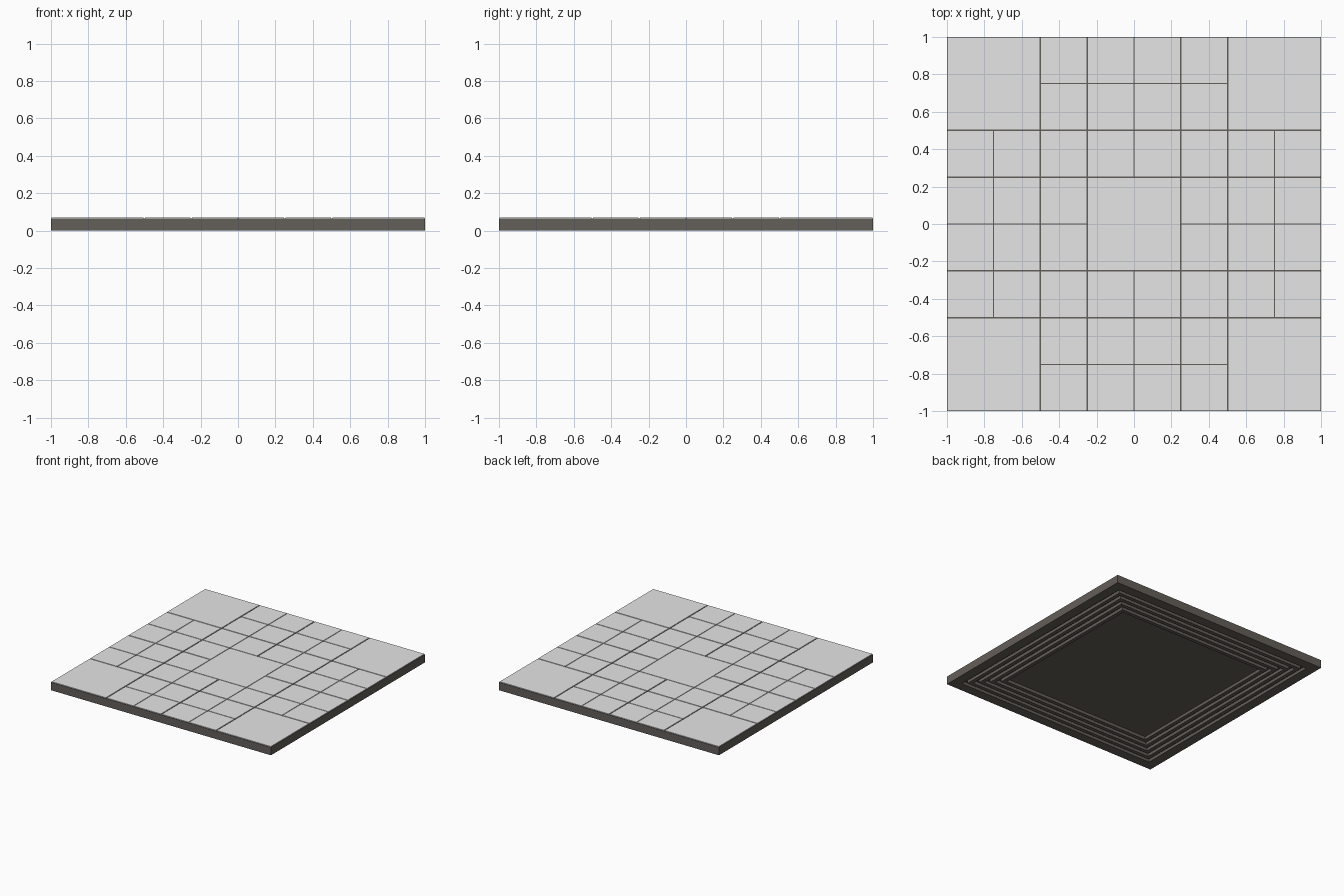
import bpy, bmesh

if "Cube" in bpy.data.objects:
    bpy.data.objects.remove(bpy.data.objects["Cube"])

TOP = 0.07        # finished surface height
BED = 0.065       # height of the dark slab under the tiles
RECESS = 0.025    # height of the recessed underside


def material(name, rgb):
    m = bpy.data.materials.new(name)
    m.diffuse_color = (*rgb, 1.0)
    m.use_nodes = True
    m.node_tree.nodes["Principled BSDF"].inputs["Base Color"].default_value = m.diffuse_color
    return m


def finish(bm, name, mat):
    bmesh.ops.recalc_face_normals(bm, faces=bm.faces)
    me = bpy.data.meshes.new(name)
    bm.to_mesh(me)
    bm.free()
    me.materials.append(mat)
    ob = bpy.data.objects.new(name, me)
    bpy.context.collection.objects.link(ob)
    return ob


tile_grey = material("light grey tile", (0.79, 0.79, 0.79))
slab_brown = material("dark warm grey slab", (0.127, 0.114, 0.1))

# Slab: square loops lofted from the bed, down the sides, over the underside rim and ridges
profile = [(1.0, BED), (1.0, 0.0), (0.92, 0.0), (0.92, RECESS)]
for i in range(4):
    outer = 0.89 - i * 0.06
    inner = outer - 0.03
    profile += [(outer, RECESS), (outer, 0.0), (inner, 0.0), (inner, RECESS)]

bm = bmesh.new()
loops = [[bm.verts.new((sx * h, sy * h, z))
          for sx, sy in ((-1, -1), (1, -1), (1, 1), (-1, 1))]
         for h, z in profile]
for a, b in zip(loops, loops[1:]):
    for k in range(4):
        n = (k + 1) % 4
        bm.faces.new((a[k], a[n], b[n], b[k]))
bm.faces.new(loops[0])
bm.faces.new(loops[-1])
finish(bm, "slab", slab_brown)

# Tile layout: (x, y, size) of each lower-left corner
tiles = [(-0.25, -0.25, 0.5)]
tiles += [(x, y, 0.5) for x in (-1, 0.5) for y in (-1, 0.5)]
for i in range(8):
    for j in range(8):
        corner = i in (0, 1, 6, 7) and j in (0, 1, 6, 7)
        centre = i in (3, 4) and j in (3, 4)
        if not corner and not centre:
            tiles.append((-1 + i * 0.25, -1 + j * 0.25, 0.25))


def inset(c):
    # half joint width: main joints are a little wider than the quarter joints
    return 0.0028 if abs(c) in (0.25, 0.75) else 0.004


# Tiles: thin plates with open joints between them
bm = bmesh.new()
for x, y, s in tiles:
    x0, x1 = x + inset(x), x + s - inset(x + s)
    y0, y1 = y + inset(y), y + s - inset(y + s)
    low, high = ([bm.verts.new((px, py, z)) for px, py in
                  ((x0, y0), (x1, y0), (x1, y1), (x0, y1))]
                 for z in (BED - 0.001, TOP))
    bm.faces.new(low[::-1])
    bm.faces.new(high)
    for k in range(4):
        n = (k + 1) % 4
        bm.faces.new((low[k], low[n], high[n], high[k]))
finish(bm, "floor_tiles", tile_grey)
